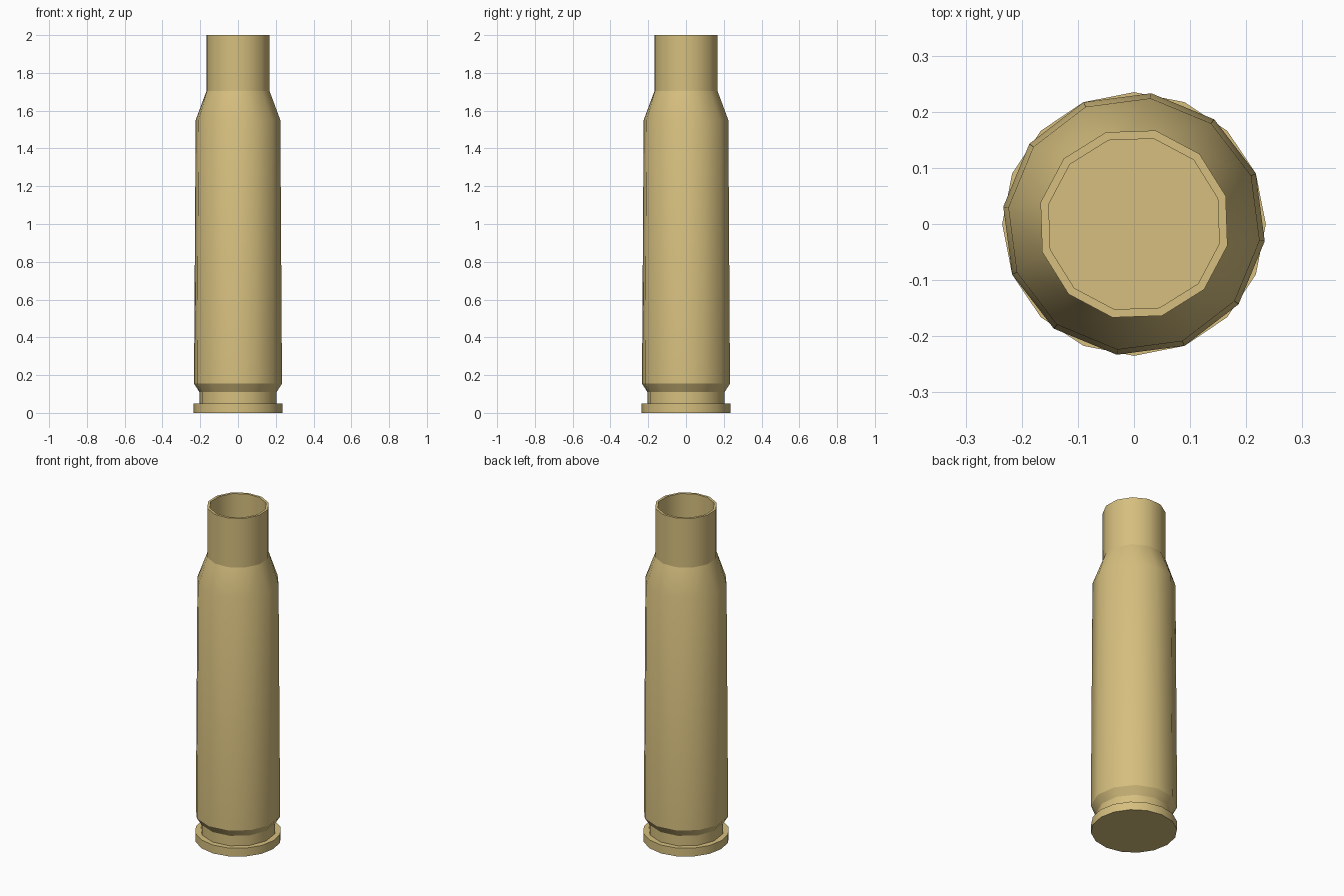
import bpy
import bmesh
from math import cos, sin, pi, radians

old = bpy.data.objects.get("Cube")
if old:
    bpy.data.objects.remove(old, do_unlink=True)

brass = bpy.data.materials.new("brass")
brass.use_nodes = True
colour = (0.67, 0.52, 0.21, 1)
brass.diffuse_color = colour
brass.node_tree.nodes["Principled BSDF"].inputs["Base Color"].default_value = colour


def lathe(name, profile, sides):
    """Skin rings of (radius, height, turn in degrees, sharp) and cap both ends."""
    bm = bmesh.new()
    rings = []
    for radius, z, turn, sharp in profile:
        angles = [radians(turn) + 2 * pi * i / sides for i in range(sides)]
        rings.append([bm.verts.new((radius * cos(a), radius * sin(a), z)) for a in angles])
    for low, high in zip(rings, rings[1:]):
        for i in range(sides):
            j = (i + 1) % sides
            bm.faces.new((low[i], low[j], high[j], high[i])).smooth = True
    bm.faces.new(rings[0][::-1])
    bm.faces.new(rings[-1])
    # Crisp creases around the chosen rings
    for ring, step in zip(rings, profile):
        if step[3]:
            for i in range(sides):
                bm.edges.get((ring[i - 1], ring[i])).smooth = False
    mesh = bpy.data.meshes.new(name)
    bm.to_mesh(mesh)
    bm.free()
    mesh.materials.append(brass)
    obj = bpy.data.objects.new(name, mesh)
    bpy.context.collection.objects.link(obj)
    return obj


# Flat disc at the foot
lathe("base_rim", [(0.235, 0, 0, True), (0.235, 0.05, 0, True)], 16)

# Groove, tapered body, shoulder and neck, then back down the hollow inside
BODY, NECK = 22.5, 17
lathe("casing", [
    (0.206, 0.03, BODY, True),
    (0.206, 0.11, BODY, True),
    (0.235, 0.155, BODY, True),
    (0.226, 1.55, BODY, False),
    (0.171, 1.705, NECK, True),
    (0.171, 2.0, NECK, True),
    (0.156, 2.0, NECK, True),
    (0.156, 1.7, NECK, True),
    (0.206, 1.54, BODY, False),
    (0.206, 0.2, BODY, True),
], 12)
